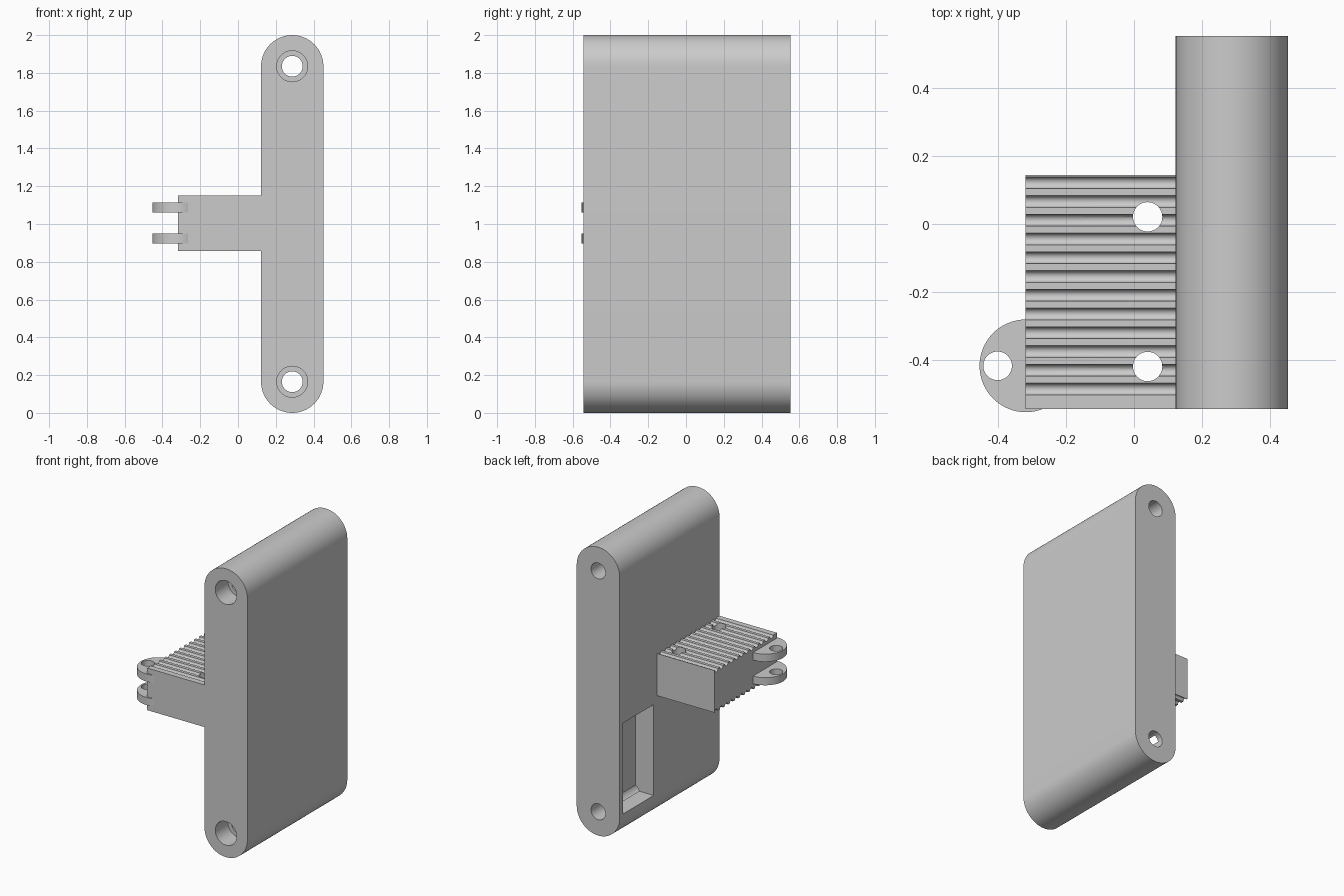
import bpy, bmesh
from math import cos, sin, pi, radians
from mathutils import Vector

cube = bpy.data.objects.get("Cube")
if cube:
    bpy.data.objects.remove(cube, do_unlink=True)

grey = bpy.data.materials.new("plain grey")
grey.use_nodes = True
grey.diffuse_color = (0.6, 0.6, 0.6, 1)
grey.node_tree.nodes["Principled BSDF"].inputs["Base Color"].default_value = (0.6, 0.6, 0.6, 1)


def arc(u, v, r, start, end, steps):
    """Points on an arc in a 2D profile, angles in radians."""
    return [(u + r * cos(start + (end - start) * i / steps),
             v + r * sin(start + (end - start) * i / steps)) for i in range(steps + 1)]


def prism(name, outline, axis, low, high):
    """Extrude a 2D outline along the x, y or z axis."""
    place = {"x": lambda u, v: (low, u, v),
             "y": lambda u, v: (u, low, v),
             "z": lambda u, v: (u, v, low)}[axis]
    bm = bmesh.new()
    face = bm.faces.new([bm.verts.new(place(u, v)) for u, v in outline])
    moved = bmesh.ops.extrude_face_region(bm, geom=[face])["geom"]
    step = Vector([high - low if a == axis else 0 for a in "xyz"])
    bmesh.ops.translate(bm, vec=step, verts=[g for g in moved if isinstance(g, bmesh.types.BMVert)])
    bmesh.ops.recalc_face_normals(bm, faces=bm.faces)
    mesh = bpy.data.meshes.new(name)
    bm.to_mesh(mesh)
    bm.free()
    mesh.materials.append(grey)
    obj = bpy.data.objects.new(name, mesh)
    bpy.context.collection.objects.link(obj)
    return obj


def rod(name, u, v, r, axis, low, high, sides=48):
    return prism(name, arc(u, v, r, 0, 2 * pi, sides)[:-1], axis, low, high)


def select(obj):
    bpy.ops.object.select_all(action="DESELECT")
    obj.select_set(True)
    bpy.context.view_layer.objects.active = obj


def cut(obj, cutters):
    """Subtract each cutter, then discard it."""
    select(obj)
    for cutter in cutters:
        cutter.hide_render = True
        mod = obj.modifiers.new("cut", "BOOLEAN")
        mod.operation = "DIFFERENCE"
        mod.solver = "EXACT"
        mod.object = cutter
        bpy.ops.object.modifier_apply(modifier=mod.name)
        bpy.data.objects.remove(cutter, do_unlink=True)


def finish(obj):
    select(obj)
    bpy.ops.object.shade_smooth_by_angle(angle=radians(30))


FRONT, BACK = -0.542, 0.552
MID_X, ROUND = 0.287, 0.165
ENDS = (ROUND, 2 - ROUND)

# Main plate with rounded top and bottom
outline = arc(MID_X, ENDS[1], ROUND, 0, pi, 32) + arc(MID_X, ENDS[0], ROUND, pi, 2 * pi, 32)
plate = prism("main_plate", outline, "y", FRONT, BACK)

# Long screw holes, counterbored at the front, and the side pocket
cutters = []
for z in ENDS:
    cutters.append(rod("screw_hole", MID_X, z, 0.055, "y", FRONT - 0.1, BACK + 0.1))
    cutters.append(rod("counterbore", MID_X, z, 0.082, "y", FRONT - 0.1, FRONT + 0.14))
pocket = [(0.18, 0.18), (0.515, 0.18), (0.515, 0.81), (0.18, 0.81)]
cutters.append(prism("pocket", pocket, "x", 0.0, 0.262))
cut(plate, cutters)
finish(plate)

# Bracket block with round grooves along its top and bottom
BLOCK_BACK, LOW, HIGH = 0.143, 0.858, 1.15
centres = [0.121 - 0.055 * i for i in range(12)]
outline = [(BLOCK_BACK, LOW), (BLOCK_BACK, HIGH)]
for y in centres:
    outline += arc(y, HIGH, 0.017, 0, -pi, 10)
outline += [(FRONT, HIGH), (FRONT, LOW)]
for y in reversed(centres):
    outline += arc(y, LOW, 0.017, pi, 0, 10)
block = prism("grooved_bracket", outline, "x", -0.318, 0.13)
cut(block, [rod("bolt_hole", 0.04, y, 0.043, "z", 0.7, 1.3) for y in (0.021, -0.418)])
finish(block)

# Pair of hinge lugs at the front corner of the bracket
for name, low in (("lower_hinge_lug", 0.897), ("upper_hinge_lug", 1.06)):
    lug = rod(name, -0.317, -0.416, 0.136, "z", low, low + 0.053, 64)
    cut(lug, [rod("pin_hole", -0.4, -0.416, 0.042, "z", low - 0.1, low + 0.2)])
    finish(lug)
